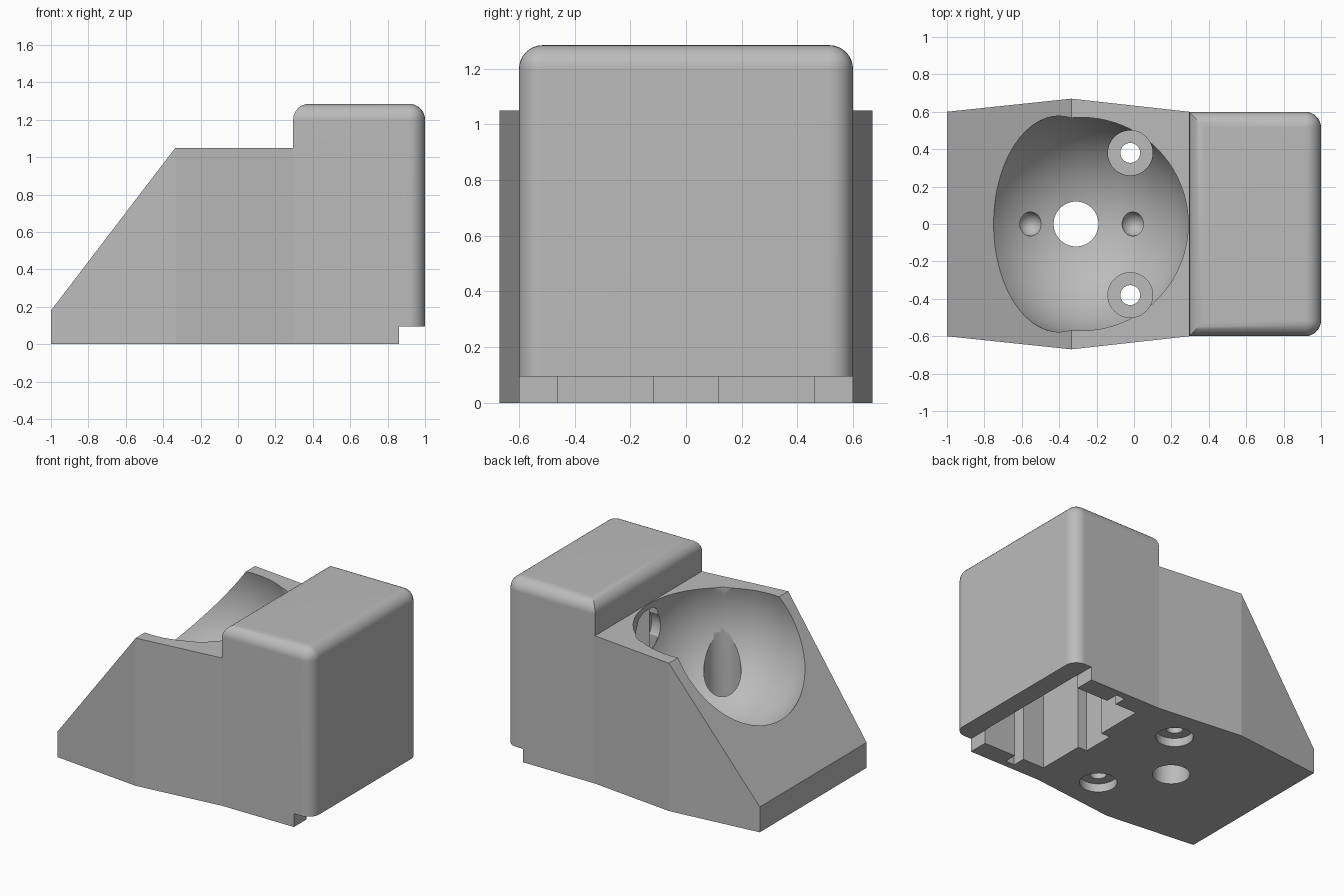
import bpy, bmesh, math
from mathutils import Vector, Matrix

if "Cube" in bpy.data.objects:
    bpy.data.objects.remove(bpy.data.objects["Cube"])

grey = bpy.data.materials.new("plain_grey")
grey.use_nodes = True
COLOUR = (0.5, 0.5, 0.5, 1)
grey.diffuse_color = COLOUR
grey.node_tree.nodes["Principled BSDF"].inputs["Base Color"].default_value = COLOUR


def finish(bm, name):
    bmesh.ops.recalc_face_normals(bm, faces=bm.faces)
    mesh = bpy.data.meshes.new(name)
    bm.to_mesh(mesh)
    bm.free()
    mesh.materials.append(grey)
    ob = bpy.data.objects.new(name, mesh)
    bpy.context.scene.collection.objects.link(ob)
    return ob


def box_mesh(lo, hi):
    lo, hi = Vector(lo), Vector(hi)
    bm = bmesh.new()
    bmesh.ops.create_cube(bm, size=1, matrix=Matrix.Translation((lo + hi) / 2)
                          @ Matrix.Diagonal((*(hi - lo), 1)))
    return bm


def box(name, lo, hi):
    return finish(box_mesh(lo, hi), name)


def cylinder(name, start, end, radius):
    start, end = Vector(start), Vector(end)
    axis = end - start
    turn = axis.to_track_quat('Z', 'Y').to_matrix().to_4x4()
    bm = bmesh.new()
    bmesh.ops.create_cone(bm, cap_ends=True, segments=48, radius1=radius, radius2=radius,
                          depth=axis.length, matrix=Matrix.Translation((start + end) / 2) @ turn)
    return finish(bm, name)


def ball(name, centre, radius, segments):
    bm = bmesh.new()
    bmesh.ops.create_uvsphere(bm, u_segments=segments, v_segments=segments // 2, radius=radius,
                              matrix=Matrix.Translation(centre))
    for f in bm.faces:
        f.smooth = True
    return finish(bm, name)


def combine(target, tool, operation):
    mod = target.modifiers.new(tool.name, 'BOOLEAN')
    mod.operation, mod.solver, mod.object = operation, 'EXACT', tool
    tool.hide_render = True


# Faceted base, widest in the middle, with a sloping front deck
half = [(-1, 0.60), (-0.335, 0.67), (0.295, 0.60), (0.86, 0.60)]
plan = half + [(x, -y) for x, y in reversed(half)]
bm = bmesh.new()
base = bm.faces.new([bm.verts.new((x, y, 0)) for x, y in plan])
up = bmesh.ops.extrude_face_region(bm, geom=[base])
bmesh.ops.translate(bm, vec=(0, 0, 1.05),
                    verts=[v for v in up["geom"] if isinstance(v, bmesh.types.BMVert)])
cut = bmesh.ops.bisect_plane(bm, geom=bm.verts[:] + bm.edges[:] + bm.faces[:],
                             plane_co=(-1, 0, 0.18), plane_no=(-0.87, 0, 0.665), clear_outer=True)
bmesh.ops.holes_fill(bm, edges=[e for e in bm.edges if e.is_boundary])
body = finish(bm, "cradle_body")

# Tall housing with rounded top and rounded outer corners
bm = box_mesh((0.295, -0.6, 0.095), (1, 0.6, 1.285))
rounded = [e for e in bm.edges
           if all(v.co.z > 1 for v in e.verts)
           or (all(v.co.x > 0.9 for v in e.verts) and abs(e.verts[0].co.z - e.verts[1].co.z) > 0.5)]
bmesh.ops.bevel(bm, geom=rounded, offset=0.085, segments=8, profile=0.5, affect='EDGES')
housing = finish(bm, "tall_housing")
combine(body, housing, 'UNION')
tools = [housing]

# Ball socket, central opening and the bearing dimples
centre, radius = Vector((-0.28, 0, 0.873)), 0.597
tools_cut = [
    ball("ball_socket", centre, radius, 80),
    cylinder("central_opening", (-0.31, 0, -0.1), (-0.31, 0, 0.6), 0.12),
    cylinder("side_opening", (0.15, 0, 0.85), (0.5, 0, 0.85), 0.14),
]
for side in (-1, 1):
    x = 0.275 * side
    depth = math.sqrt(radius ** 2 - x ** 2)
    tools_cut.append(ball("bearing_dimple", centre + Vector((x, 0, -depth)), 0.065, 24))

# Screw holes, recessed from above and below
for y in (-0.38, 0.38):
    for name, z0, z1, r in (("screw_hole", -0.1, 0.5, 0.053),
                            ("upper_recess", 0.2, 1.2, 0.12),
                            ("lower_recess", -0.1, 0.06, 0.12)):
        tools_cut.append(cylinder(name, (-0.02, y, z0), (-0.02, y, z1), r))

# Hollow inside the housing, open below, with guide slots
tools_cut += [
    box("housing_hollow", (0.37, -0.46, -0.1), (0.862, 0.46, 1.15)),
    box("side_slots", (0.54, -0.55, -0.1), (0.61, 0.55, 1.12)),
    box("middle_slot", (0.3, -0.115, -0.1), (0.4, 0.115, 1.0)),
]
for tool in tools_cut:
    combine(body, tool, 'DIFFERENCE')
tools += tools_cut

# Bake the cuts and remove the helpers
bpy.context.view_layer.update()
graph = bpy.context.evaluated_depsgraph_get()
result = bpy.data.meshes.new_from_object(body.evaluated_get(graph))
body.modifiers.clear()
body.data = result
for tool in tools:
    bpy.data.objects.remove(tool)
result.materials.clear()
result.materials.append(grey)
for poly in result.polygons:
    poly.material_index = 0

# Smooth curves, crisp edges
for ob in bpy.context.selected_objects:
    ob.select_set(False)
body.select_set(True)
bpy.context.view_layer.objects.active = body
bpy.ops.object.shade_smooth_by_angle(angle=math.radians(25))
for edge in result.edges:
    a, b = (result.vertices[i].co for i in edge.vertices)
    if abs(a.x - b.x) < 1e-3 and abs(a.y - b.y) < 1e-3 and a.x < 0.31 and abs(a.y) > 0.59:
        edge.use_edge_sharp = True
weighted = body.modifiers.new("weighted_normals", 'WEIGHTED_NORMAL')
weighted.keep_sharp = True
